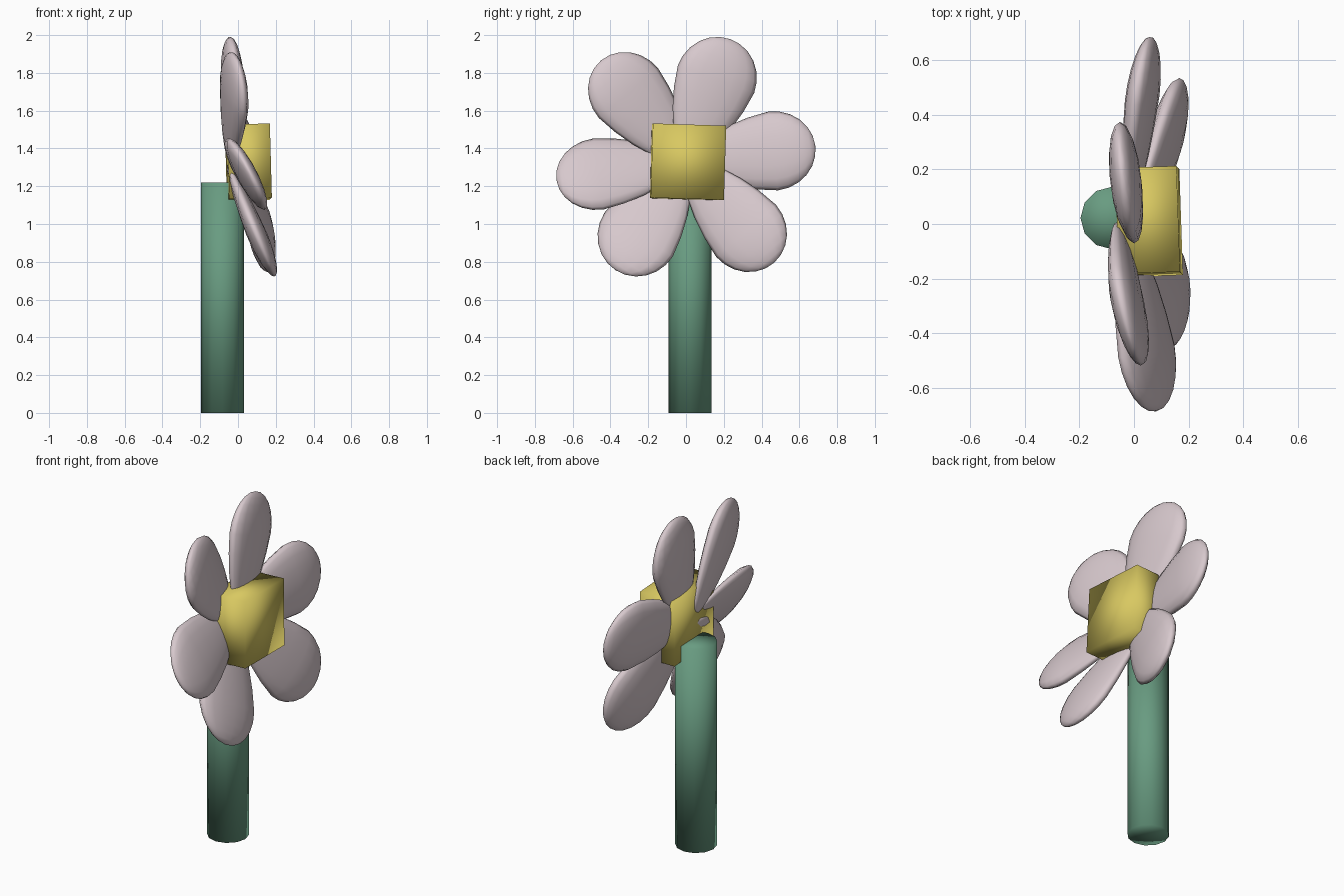
import bpy, bmesh
from math import sin, cos, radians
from mathutils import Matrix, Euler

if "Cube" in bpy.data.objects:
    bpy.data.objects.remove(bpy.data.objects["Cube"])


def material(name, color):
    m = bpy.data.materials.new(name)
    m.diffuse_color = (*color, 1)
    m.use_nodes = True
    m.node_tree.nodes["Principled BSDF"].inputs["Base Color"].default_value = m.diffuse_color
    return m


def add_object(name, bm, mat):
    bmesh.ops.recalc_face_normals(bm, faces=bm.faces)
    for f in bm.faces:
        f.smooth = True
    me = bpy.data.meshes.new(name)
    bm.to_mesh(me)
    bm.free()
    me.materials.append(mat)
    ob = bpy.data.objects.new(name, me)
    bpy.context.collection.objects.link(ob)
    return ob


green = material("stem_green", (0.14, 0.33, 0.22))
yellow = material("centre_yellow", (0.69, 0.58, 0.12))
pink = material("petal_pink", (0.68, 0.58, 0.61))

# Stem: smooth-shaded cylinder with fan caps
bm = bmesh.new()
bmesh.ops.create_cone(bm, cap_ends=True, cap_tris=True, segments=12,
                      radius1=0.114, radius2=0.114, depth=1.22,
                      matrix=Matrix.Translation((-0.082, 0.022, 0.61)))
add_object("stem", bm, green)

# Flower centre: slightly tilted smooth-shaded box
bm = bmesh.new()
bmesh.ops.create_cube(bm, size=1)
bmesh.ops.scale(bm, vec=(0.225, 0.388, 0.393), verts=bm.verts)
centre = add_object("flower_centre", bm, yellow)
centre.location = (0.055, 0.009, 1.327)
centre.rotation_euler = Euler((radians(-1.8), radians(-1.5), radians(2)))


def petal(name, angle, dist, half_width, x0, slope_y, slope_z):
    """Egg-shaped disc pointing outward at an angle in the y-z plane."""
    a = radians(angle)
    bm = bmesh.new()
    bmesh.ops.create_uvsphere(bm, u_segments=16, v_segments=12, radius=1)
    for v in bm.verts:
        w, t, r = v.co
        taper = 1 - 0.22 * max(0, -r)          # narrower towards the centre
        rad = r * (0.225 if r > 0 else dist - 0.03)
        wid = w * half_width * taper
        dy = rad * cos(a) - wid * sin(a)
        dz = rad * sin(a) + wid * cos(a)
        v.co = (x0 + slope_y * dy + slope_z * dz + t * 0.057 * taper,
                dist * cos(a) + dy, 1.33 + dist * sin(a) + dz)
    add_object(name, bm, pink)


# Petals: angle, distance of widest point, half width, x, tilt by y, tilt by z
petals = [
    (70, 0.465, 0.215, -0.03, -0.10, -0.05),
    (7, 0.465, 0.21, 0.03, 0.13, -0.12),
    (-49, 0.485, 0.21, 0.12, 0.20, -0.15),
    (-123, 0.46, 0.215, 0.10, 0.0, -0.41),
    (188, 0.468, 0.19, 0.045, -0.10, -0.48),
    (130, 0.475, 0.205, -0.02, -0.22, -0.10),
]
for i, p in enumerate(petals):
    petal(f"petal_{i + 1}", *p)
